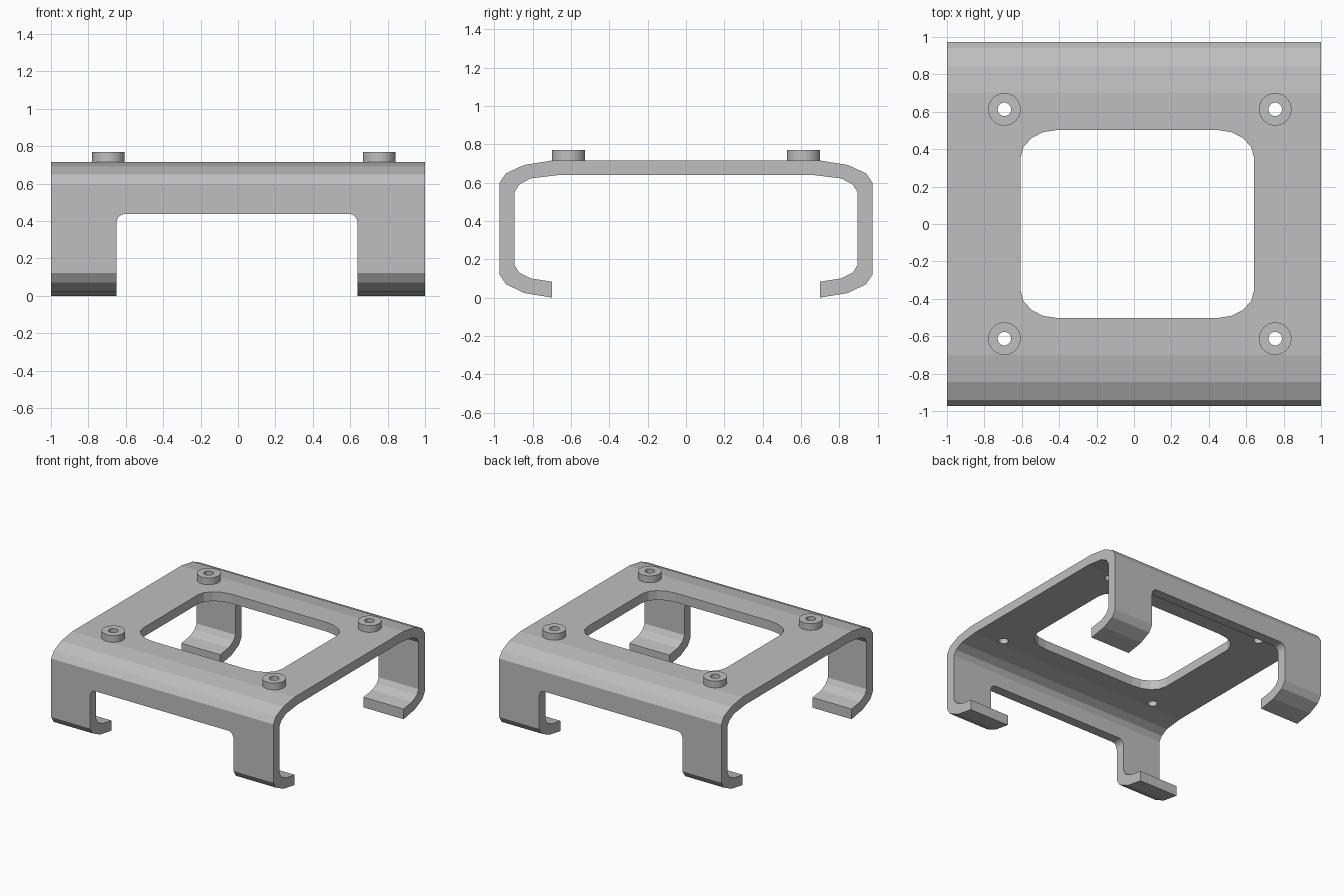
import bpy, bmesh, math
from mathutils import Vector

if "Cube" in bpy.data.objects:
    bpy.data.objects.remove(bpy.data.objects["Cube"])

grey = bpy.data.materials.new("plain_grey")
grey.diffuse_color = (0.52, 0.52, 0.52, 1)
grey.use_nodes = True
grey.node_tree.nodes["Principled BSDF"].inputs["Base Color"].default_value = grey.diffuse_color


def finish(name, bm):
    bmesh.ops.recalc_face_normals(bm, faces=bm.faces[:])
    me = bpy.data.meshes.new(name)
    bm.to_mesh(me)
    bm.free()
    ob = bpy.data.objects.new(name, me)
    bpy.context.collection.objects.link(ob)
    me.materials.append(grey)
    return ob


def prism(name, pts, place, lo, hi):
    """Extrude a 2D outline; place(u, v, t) gives the 3D position."""
    bm = bmesh.new()
    a = [bm.verts.new(place(u, v, lo)) for u, v in pts]
    b = [bm.verts.new(place(u, v, hi)) for u, v in pts]
    n = len(pts)
    bm.faces.new(a)
    bm.faces.new(b)
    for i in range(n):
        j = (i + 1) % n
        bm.faces.new((a[i], a[j], b[j], b[i]))
    return finish(name, bm)


def rounded(x0, x1, y0, y1, rx, ry, seg):
    pts = []
    for cx, cy, start in ((x1 - rx, y1 - ry, 0), (x0 + rx, y1 - ry, 90),
                          (x0 + rx, y0 + ry, 180), (x1 - rx, y0 + ry, 270)):
        for i in range(seg + 1):
            t = math.radians(start + 90 * i / seg)
            pts.append((cx + rx * math.cos(t), cy + ry * math.sin(t)))
    return pts


def circle(cx, cy, r, n=32):
    return [(cx + r * math.cos(2 * math.pi * i / n),
             cy + r * math.sin(2 * math.pi * i / n)) for i in range(n)]


def along_z(u, v, t):
    return Vector((u, v, t))


def along_y(u, v, t):
    return Vector((u, t, v))


def along_x(u, v, t):
    return Vector((t, u, v))


def cut(target, cutter):
    cutter.hide_render = True
    m = target.modifiers.new("cut", 'BOOLEAN')
    m.operation = 'DIFFERENCE'
    m.solver = 'EXACT'
    m.object = cutter
    bpy.context.view_layer.objects.active = target
    bpy.ops.object.modifier_apply(modifier=m.name)
    bpy.data.objects.remove(cutter)


# bent sheet: half of the C-shaped section, mirrored across y = 0
outer = [(0.70, 0.0), (0.845, 0.024), (0.94, 0.07), (0.974, 0.122),
         (0.974, 0.598), (0.94, 0.648), (0.845, 0.692), (0.70, 0.715)]
inner = [(0.66, 0.64), (0.81, 0.622), (0.87, 0.59), (0.895, 0.55),
         (0.895, 0.17), (0.87, 0.13), (0.81, 0.10), (0.70, 0.083)]
section = (outer + [(-y, z) for y, z in reversed(outer)]
           + [(-y, z) for y, z in reversed(inner)] + inner)
bracket = prism("bracket", section, along_x, -1.0, 1.0)

# gap between the legs, and the window in the top
cut(bracket, prism("leg_gap", rounded(-0.65, 0.64, -0.5, 0.438, 0.045, 0.05, 4),
                   along_y, -1.5, 1.5))
cut(bracket, prism("window", rounded(-0.607, 0.642, -0.503, 0.503, 0.2, 0.15, 4),
                   along_z, 0.5, 0.9))

# raised bosses with through holes
R, r, Z0, Z1 = 0.087, 0.036, 0.715, 0.77
for x in (-0.693, 0.755):
    for y in (-0.613, 0.613):
        cut(bracket, prism("screw_hole", circle(x, y, r), along_z, 0.5, 0.9))
        bm = bmesh.new()
        loops = [[bm.verts.new((u, v, z)) for u, v in circle(x, y, q)]
                 for q, z in ((R, Z0), (R, Z1), (r, Z1), (r, Z0))]
        for a, b in zip(loops, loops[1:]):
            for i in range(32):
                j = (i + 1) % 32
                bm.faces.new((a[i], a[j], b[j], b[i]))
        finish("boss", bm)
